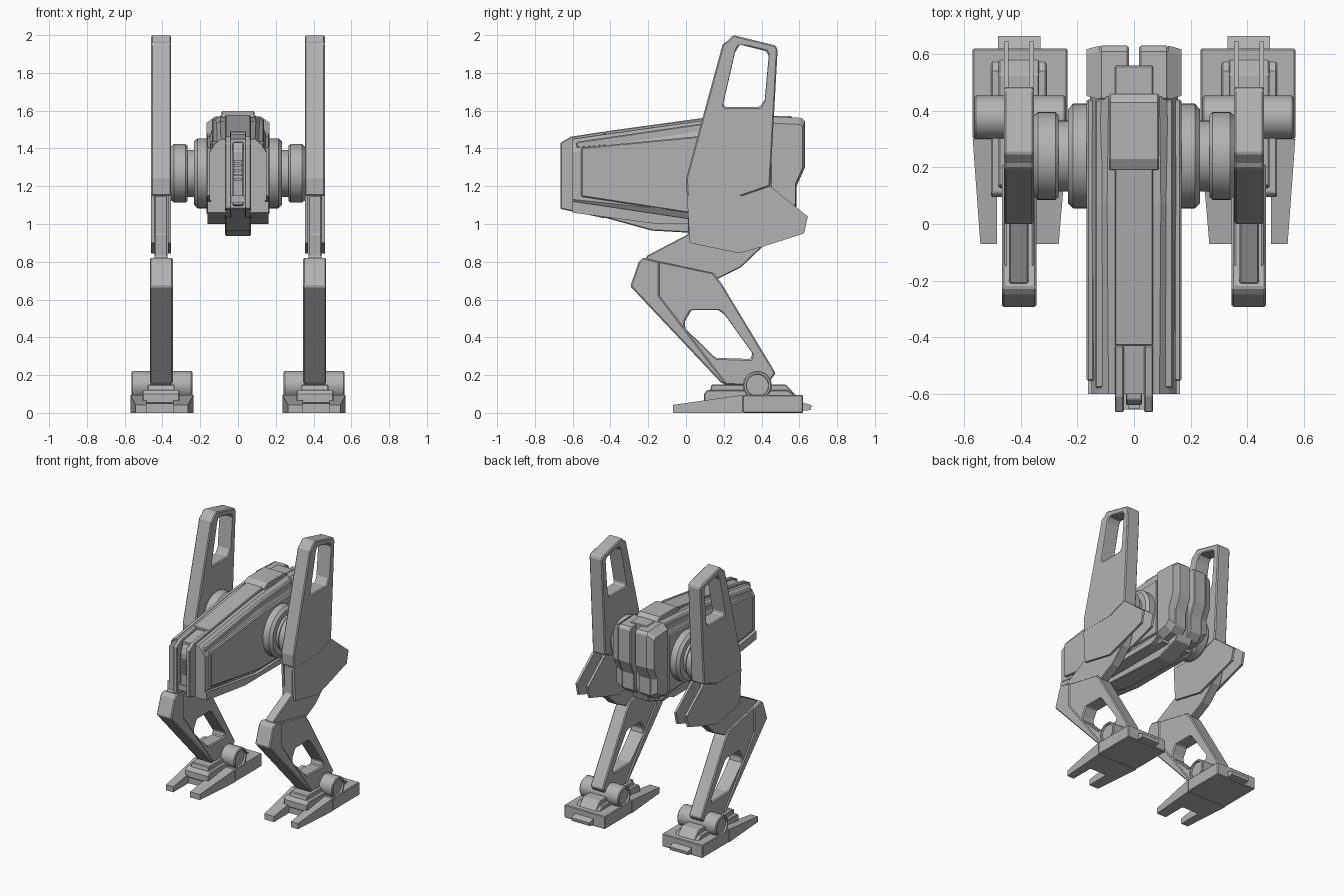
import bpy, bmesh, math
from mathutils import Vector
from mathutils.geometry import tessellate_polygon

grey = bpy.data.materials.new("armour grey")
grey.diffuse_color = (0.45, 0.45, 0.45, 1)


def finish(name, bm, bevel=0.0, mirror=False, smooth=False):
    """Turn a bmesh into a named object with optional bevel and x mirror."""
    bmesh.ops.recalc_face_normals(bm, faces=bm.faces[:])
    me = bpy.data.meshes.new(name)
    bm.to_mesh(me)
    bm.free()
    me.materials.append(grey)
    ob = bpy.data.objects.new(name, me)
    bpy.context.collection.objects.link(ob)
    if smooth:
        bpy.ops.object.select_all(action='DESELECT')
        ob.select_set(True)
        bpy.context.view_layer.objects.active = ob
        bpy.ops.object.shade_smooth_by_angle(angle=math.radians(30))
    if bevel:
        m = ob.modifiers.new("chamfer", 'BEVEL')
        m.width = bevel
        m.segments = 1
        m.limit_method = 'ANGLE'
        m.angle_limit = math.radians(40)
    if mirror:
        ob.modifiers.new("mirror", 'MIRROR').use_axis = (True, False, False)
    return ob


def prism(name, outline, x0, x1, hole=None, bevel=0.0, mirror=True, end_scale=1.0):
    """Side (y, z) outline extruded from x0 to x1, optionally with a hole
    or with its far end shrunk about the middle."""
    bm = bmesh.new()
    loops = [outline] + ([hole] if hole else [])
    ys, zs = zip(*outline)
    cy, cz = (min(ys) + max(ys)) / 2, (min(zs) + max(zs)) / 2
    near = [[bm.verts.new((x0, y, z)) for y, z in lp] for lp in loops]
    far = [[bm.verts.new((x1, cy + (y - cy) * end_scale, cz + (z - cz) * end_scale))
            for y, z in lp] for lp in loops]
    for a, b in zip(near, far):
        for i in range(len(a)):
            j = (i + 1) % len(a)
            bm.faces.new((a[i], a[j], b[j], b[i]))
    if hole:
        tris = tessellate_polygon([[Vector((y, z, 0)) for y, z in lp] for lp in loops])
        for side in (near, far):
            flat = [v for lp in side for v in lp]
            for t in tris:
                bm.faces.new([flat[i] for i in t])
    else:
        bm.faces.new(near[0])
        bm.faces.new(far[0])
    return finish(name, bm, bevel, mirror)


def box(name, x0, x1, y0, y1, z0, z1, bevel=0.0, mirror=True):
    return prism(name, [(y0, z0), (y1, z0), (y1, z1), (y0, z1)], x0, x1,
                 bevel=bevel, mirror=mirror)


def lathe(name, profile, cy, cz, n=48):
    """(x, radius) profile turned about an axis parallel to x."""
    bm = bmesh.new()
    rings = []
    for x, r in profile:
        rings.append([bm.verts.new((x, cy + r * math.cos(2 * math.pi * i / n),
                                    cz + r * math.sin(2 * math.pi * i / n)))
                      for i in range(n)])
    for a, b in zip(rings, rings[1:]):
        for i in range(n):
            j = (i + 1) % n
            bm.faces.new((a[i], a[j], b[j], b[i]))
    bm.faces.new(rings[0])
    bm.faces.new(rings[-1])
    return finish(name, bm, mirror=True, smooth=True)


def loft(name, sections):
    """Hull through cross-sections given as right-half (x, z) points."""
    bm = bmesh.new()
    rings = []
    for y, half in sections:
        full = half + [(-x, z) for x, z in reversed(half)]
        rings.append([bm.verts.new((x, y, z)) for x, z in full])
    for a, b in zip(rings, rings[1:]):
        for i in range(len(a)):
            j = (i + 1) % len(a)
            bm.faces.new((a[i], a[j], b[j], b[i]))
    bm.faces.new(rings[0])
    bm.faces.new(rings[-1])
    return finish(name, bm)


# Body hull with side armour and belly plates
loft("hull", [
    (-0.60, [(0.09, 1.45), (0.125, 1.42), (0.15, 1.38), (0.15, 1.13), (0.115, 1.09)]),
    (0.07, [(0.095, 1.545), (0.125, 1.52), (0.155, 1.45), (0.155, 1.06), (0.12, 1.0)]),
    (0.45, [(0.09, 1.575), (0.115, 1.56), (0.155, 1.46), (0.155, 1.05), (0.12, 1.0)])])
prism("side_armour", [(-0.555, 1.405), (0.07, 1.465), (0.44, 1.48), (0.44, 1.06),
                      (0.0, 1.06), (-0.555, 1.145)], 0.14, 0.167, bevel=0.006)
prism("belly_plate", [(-0.60, 1.12), (-0.60, 1.06), (-0.15, 1.0), (0.38, 1.0),
                      (0.44, 1.03), (0.44, 1.05), (0.0, 1.03)], 0.06, 0.162)
prism("shoulder_strip", [(-0.58, 1.40), (-0.58, 1.435), (0.07, 1.53), (0.44, 1.555),
                         (0.44, 1.5), (0.07, 1.46)], 0.09, 0.138, bevel=0.006)

# Spine and keel along the middle, with the raised hatch
prism("keel", [(-0.60, 1.08), (-0.60, 1.42), (-0.43, 1.44), (-0.43, 1.49),
               (0.19, 1.575), (0.56, 1.572), (0.56, 1.10), (0.53, 1.0), (0.35, 0.937),
               (0.0, 0.955), (-0.18, 0.965)], -0.068, 0.068, mirror=False, bevel=0.005)
prism("hatch", [(0.19, 1.56), (0.19, 1.575), (0.23, 1.597), (0.43, 1.597),
                (0.46, 1.575), (0.46, 1.56)], -0.088, 0.088, mirror=False, bevel=0.005)

# Nose: rails, centre bar, grille slats and bracket
prism("nose_rail", [(-0.665, 1.08), (-0.665, 1.43), (-0.61, 1.462), (-0.43, 1.49),
                    (-0.43, 1.03)], 0.036, 0.068, bevel=0.005)
prism("nose_bar", [(-0.64, 1.10), (-0.64, 1.38), (-0.62, 1.43), (-0.55, 1.44),
                   (-0.55, 1.09)], -0.028, 0.028, mirror=False, bevel=0.004)
for i in range(5):
    z = 1.23 + 0.024 * i
    box(f"grille_slat_{i + 1}", -0.022, 0.022, -0.652, -0.63, z, z + 0.012, mirror=False)
box("nose_bracket", -0.05, 0.05, -0.655, -0.60, 1.11, 1.15, mirror=False)

# Twin rear engine blocks with a chamfered outer side
rear = [(0.44, 1.57), (0.61, 1.562), (0.63, 1.545), (0.63, 1.30), (0.585, 1.20),
        (0.585, 1.08), (0.54, 1.04), (0.44, 1.02)]
prism("rear_block", rear, 0.018, 0.12, bevel=0.006)
prism("rear_block_side", rear, 0.12, 0.168, end_scale=0.87)

# Hip joints
lathe("hip_joint", [(0.14, 0.185), (0.215, 0.185), (0.234, 0.165), (0.234, 0.125),
                    (0.267, 0.125), (0.267, 0.145), (0.278, 0.155), (0.34, 0.155),
                    (0.356, 0.14), (0.37, 0.14)], 0.24, 1.268)

# Thigh: tall fin with a window, forked below around the link
prism("thigh_fin", [(0.0, 1.24), (0.195, 1.955), (0.215, 1.965), (0.25, 2.0), (0.475, 1.945),
                    (0.485, 1.92), (0.445, 1.20), (0.30, 1.15), (0.005, 1.15)],
      0.354, 0.46, bevel=0.007,
      hole=[(0.26, 1.91), (0.285, 1.95), (0.425, 1.915), (0.438, 1.89), (0.417, 1.66),
            (0.39, 1.62), (0.205, 1.62), (0.197, 1.635)])
for tag, x in (("inner", 0.354), ("outer", 0.443)):
    prism("thigh_fork_" + tag, [(0.005, 1.15), (0.30, 1.15), (0.445, 1.20), (0.645, 1.04),
                                (0.625, 0.95), (0.40, 0.878), (0.28, 0.845), (0.02, 0.90)],
          x, x + 0.017)
prism("thigh_link", [(0.01, 1.15), (0.01, 0.945), (-0.21, 0.83), (-0.20, 0.74),
                     (0.17, 0.71), (0.29, 0.77), (0.40, 0.875), (0.44, 1.0), (0.36, 1.16)],
      0.3725, 0.4415, bevel=0.005)

# Shin: wide front slab and windowed frame
prism("shin_slab", [(-0.225, 0.822), (-0.25, 0.80), (-0.295, 0.67), (0.19, 0.155),
                    (0.215, 0.155), (-0.14, 0.62), (-0.14, 0.80)], 0.345, 0.467, bevel=0.007)
prism("shin_frame", [(-0.16, 0.805), (0.145, 0.74), (0.185, 0.69), (0.475, 0.21),
                     (0.42, 0.14), (0.20, 0.15), (-0.16, 0.60)], 0.354, 0.458, bevel=0.007,
      hole=[(0.03, 0.545), (0.17, 0.545), (0.205, 0.52), (0.352, 0.315), (0.342, 0.285),
            (0.155, 0.292), (-0.002, 0.445), (-0.008, 0.48)])

# Ankle axle with recessed end caps, on a stepped block
lathe("ankle_axle", [(0.255, 0.058), (0.242, 0.060), (0.242, 0.070), (0.248, 0.076),
                     (0.558, 0.076), (0.564, 0.070), (0.564, 0.060), (0.551, 0.058)],
      0.378, 0.146)
prism("ankle_block", [(0.11, 0.05), (0.135, 0.15), (0.53, 0.15), (0.585, 0.09),
                      (0.585, 0.05)], 0.335, 0.478, bevel=0.005)
prism("ankle_step", [(0.095, 0.05), (0.095, 0.10), (0.11, 0.12), (0.54, 0.12),
                     (0.58, 0.09), (0.58, 0.05)], 0.31, 0.505, bevel=0.005)

# Foot: heel slab, heel spur and sloping forked toes
box("heel", 0.235, 0.57, 0.30, 0.62, 0.0, 0.095, bevel=0.005)
prism("heel_spur", [(0.61, 0.01), (0.66, 0.015), (0.665, 0.04), (0.61, 0.058)], 0.33, 0.48)
toes = [(0.235, 0.30), (0.266, -0.07), (0.345, -0.07), (0.345, 0.11),
        (0.485, 0.11), (0.485, -0.07), (0.543, -0.07), (0.57, 0.30)]
bm = bmesh.new()
low = [bm.verts.new((x, y, 0)) for x, y in toes]
top = [bm.verts.new((x, y, 0.042 + 0.053 * (y + 0.07) / 0.37)) for x, y in toes]
bm.faces.new(low)
bm.faces.new(top)
for i in range(len(toes)):
    j = (i + 1) % len(toes)
    bm.faces.new((low[i], low[j], top[j], top[i]))
finish("toes", bm, mirror=True)
